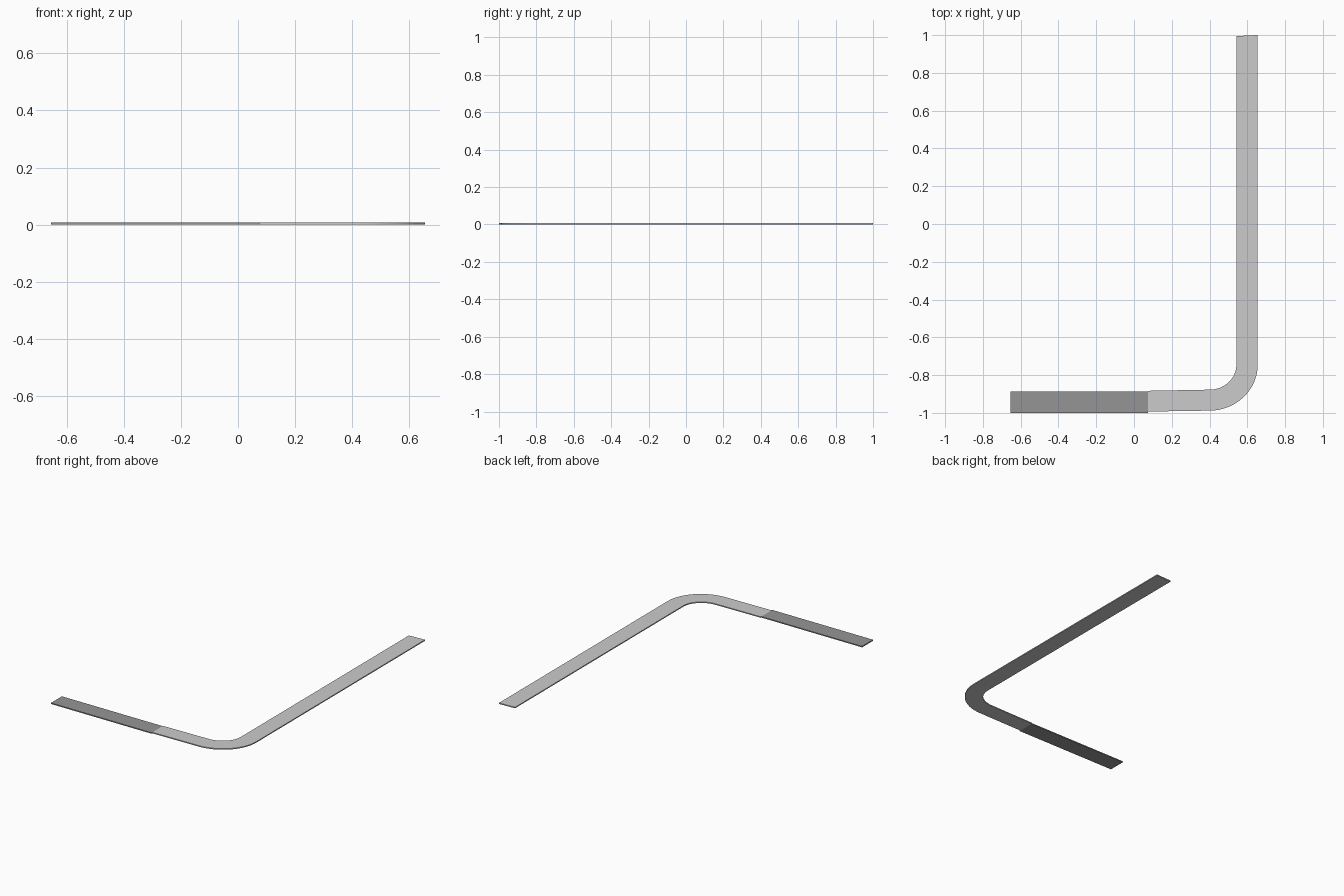
import bpy, bmesh
from math import sin, cos, pi

if "Cube" in bpy.data.objects:
    bpy.data.objects.remove(bpy.data.objects["Cube"])

T = 0.007  # slab thickness


def slab(name, inner, outer, color=None):
    """Thin flat strip between two matching edge lines."""
    bm = bmesh.new()
    rows = [[[bm.verts.new((x, y, z)) for x, y in line] for line in (inner, outer)]
            for z in (0, T)]
    (bi, bo), (ti, to) = rows
    n = len(inner)
    for i in range(n - 1):
        for a, b in ((ti, to), (bo, bi), (bi, ti), (to, bo)):
            bm.faces.new((a[i], b[i], b[i + 1], a[i + 1]))
    for i in (0, n - 1):
        bm.faces.new((bi[i], bo[i], to[i], ti[i]))
    bmesh.ops.recalc_face_normals(bm, faces=bm.faces)
    me = bpy.data.meshes.new(name)
    bm.to_mesh(me)
    bm.free()
    ob = bpy.data.objects.new(name, me)
    bpy.context.collection.objects.link(ob)
    if color:
        mat = bpy.data.materials.new(name + "_grey")
        mat.diffuse_color = color
        mat.use_nodes = True
        mat.node_tree.nodes["Principled BSDF"].inputs["Base Color"].default_value = mat.diffuse_color
        me.materials.append(mat)
    return ob


def edge(start, centre, rx, ry, end, steps=16):
    """Straight run, quarter-ellipse bend, straight run."""
    cx, cy = centre
    arc = [(cx + rx * sin(pi / 2 * i / steps), cy - ry * cos(pi / 2 * i / steps))
           for i in range(steps + 1)]
    return [start] + arc + [end]


# Dark straight strip
slab("dark_strip", [(-0.655, -0.887), (0.075, -0.887)],
     [(-0.655, -1.0), (0.075, -1.0)], (0.3, 0.3, 0.3, 1))

# Light strip with the rounded corner
bend = (0.40, -0.745)
slab("curved_strip",
     edge((0.075, -0.883), bend, 0.142, 0.132, (0.542, 0.995)),
     edge((0.075, -0.993), bend, 0.255, 0.243, (0.655, 1.0)))
